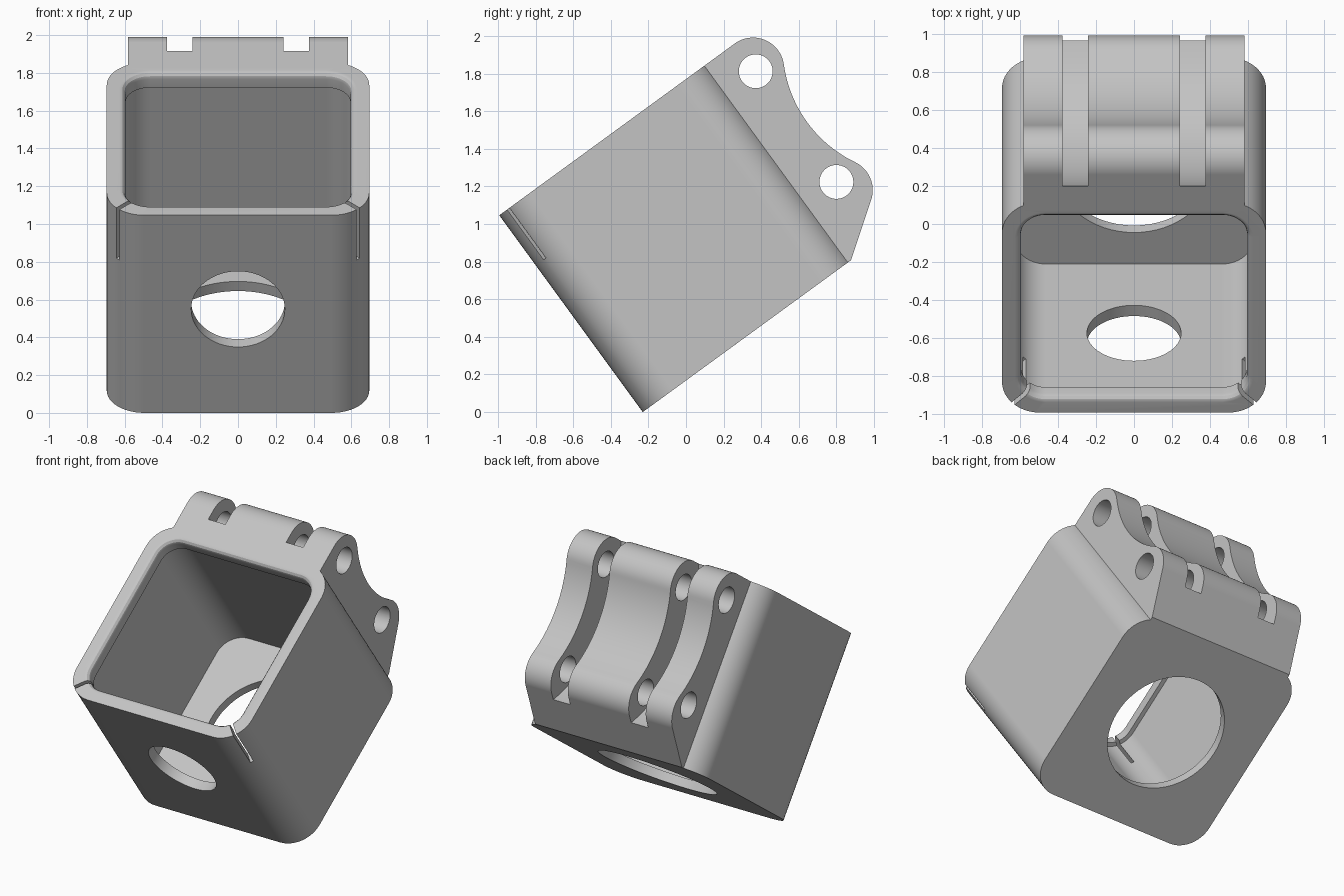
import bpy, bmesh, math
from mathutils import Matrix, Vector

if "Cube" in bpy.data.objects:
    bpy.data.objects.remove(bpy.data.objects["Cube"], do_unlink=True)

# Working frame: x across, y from front wall to lugs, z from floor to mouth
HALF_W, DEPTH, HEIGHT = 0.695, 1.37, 1.295
WALL, LIP, FLOOR = 0.07, 0.1, 0.063
LUG_Y, LUG_R, LUG_TOP, LUG_LOW = 1.55, 0.165, 1.13, 0.33
PIN_Y, PIN_R, PIN_TOP, PIN_LOW = 1.553, 0.09, 1.11, 0.382

grey = bpy.data.materials.new("plain_grey")
grey.use_nodes = True
grey.diffuse_color = (0.55, 0.55, 0.55, 1)
grey.node_tree.nodes["Principled BSDF"].inputs["Base Color"].default_value = (0.55, 0.55, 0.55, 1)


def loft(name, loops):
    """Closed solid through a list of matching 3D loops."""
    bm = bmesh.new()
    rings = [[bm.verts.new(p) for p in loop] for loop in loops]
    n = len(rings[0])
    for a, b in zip(rings, rings[1:]):
        for i in range(n):
            j = (i + 1) % n
            bm.faces.new((a[i], a[j], b[j], b[i]))
    bm.faces.new(rings[0])
    bm.faces.new(rings[-1])
    bmesh.ops.recalc_face_normals(bm, faces=bm.faces)
    mesh = bpy.data.meshes.new(name)
    bm.to_mesh(mesh)
    bm.free()
    mesh.materials.append(grey)
    obj = bpy.data.objects.new(name, mesh)
    bpy.context.collection.objects.link(obj)
    return obj


def arc(cx, cy, r, start, end, steps=20):
    angles = [math.radians(start + (end - start) * i / steps) for i in range(steps + 1)]
    return [(cx + r * math.cos(a), cy + r * math.sin(a)) for a in angles]


def circle(cx, cy, r):
    return arc(cx, cy, r, 0, 360, 64)[:-1]


def rounded_rect(inset, r, z):
    w, y0, y1 = HALF_W - inset, inset, DEPTH - inset
    pts = []
    for k, (sx, cy) in enumerate(((1, y1 - r), (-1, y1 - r), (-1, y0 + r), (1, y0 + r))):
        pts += arc(sx * (w - r), cy, r, 90 * k, 90 * k + 90, 12)
    return [(x, y, z) for x, y in pts]


def across(name, outline, x0, x1):
    """Side profile (y, z) extruded along x."""
    return loft(name, [[(x, y, z) for y, z in outline] for x in (x0, x1)])


def combine(target, tool, operation):
    mod = target.modifiers.new(operation.lower(), 'BOOLEAN')
    mod.operation, mod.object, mod.solver = operation, tool, 'EXACT'
    bpy.context.view_layer.objects.active = target
    bpy.ops.object.modifier_apply(modifier=mod.name)
    bpy.data.objects.remove(tool, do_unlink=True)


# Box body
housing = loft("hinged_housing", [rounded_rect(0, 0.2, z) for z in (0, HEIGHT)])

# Lug block: two round ends joined by a tangent hollow
mid = (LUG_TOP + LUG_LOW) / 2
hollow_r = 0.68
hollow_y = LUG_Y + math.sqrt((hollow_r + LUG_R) ** 2 - (LUG_TOP - mid) ** 2)
lean = math.degrees(math.atan2(LUG_TOP - mid, hollow_y - LUG_Y))
profile = [(1.32, 0), (DEPTH, 0)]
profile += arc(LUG_Y, LUG_LOW, LUG_R, -54.6, lean)
profile += arc(hollow_y, mid, hollow_r, 180 + lean, 180 - lean, 24)[1:-1]
profile += arc(LUG_Y, LUG_TOP, LUG_R, -lean, 90)
profile += [(1.32, HEIGHT)]
combine(housing, across("lug_block", profile, -0.582, 0.582), 'UNION')

# Cavity, narrowed by a lip with a rounded edge at the mouth
levels = ((WALL, FLOOR), (WALL, 1.205), (LIP, 1.205), (LIP, 1.26), (0.095, 1.276),
          (0.083, 1.289), (0.067, HEIGHT), (0.067, 1.4))
combine(housing, loft("cavity", [rounded_rect(i, 0.23 - i, z) for i, z in levels]), 'DIFFERENCE')

# Round openings in the floor and the front wall
floor_hole = [[(x, y, z) for x, y in circle(0, DEPTH / 2, 0.41)] for z in (-0.1, 0.3)]
combine(housing, loft("floor_hole", floor_hole), 'DIFFERENCE')
front_hole = [[(x, y, z) for x, z in circle(0, 0.68, 0.248)] for y in (-0.1, 0.3)]
combine(housing, loft("front_hole", front_hole), 'DIFFERENCE')

# Pin holes through the lugs
for z in (PIN_TOP, PIN_LOW):
    combine(housing, across("pin_hole", circle(PIN_Y, z, PIN_R), -1, 1), 'DIFFERENCE')

for side in (-1, 1):
    # Curved strap groove
    groove = across("strap_groove", circle(2.193, 0.797, 0.873), side * 0.241, side * 0.376)
    combine(housing, groove, 'DIFFERENCE')
    # Thin diagonal slit in the front corner
    along, half = Vector((side * 0.2, -0.2, 0)), Vector((side * 0.008, 0.008, 0))
    centre = Vector((side * 0.605, 0.09, 0))
    corners = [centre + along + half, centre + along - half,
               centre - along * 0.5 - half, centre - along * 0.5 + half]
    slit = loft("corner_slit", [[c + Vector((0, 0, z)) for c in corners] for z in (0.965, 1.5)])
    combine(housing, slit, 'DIFFERENCE')

# Tilt the finished part onto its front lower edge
housing.data.transform(Matrix.Translation((0, -0.23, 0)) @ Matrix.Rotation(math.radians(36.1), 4, 'X'))

bpy.ops.object.select_all(action='DESELECT')
housing.select_set(True)
bpy.context.view_layer.objects.active = housing
bpy.ops.object.shade_smooth_by_angle(angle=math.radians(25))
weighted = housing.modifiers.new("weighted_normals", 'WEIGHTED_NORMAL')
weighted.keep_sharp = True
